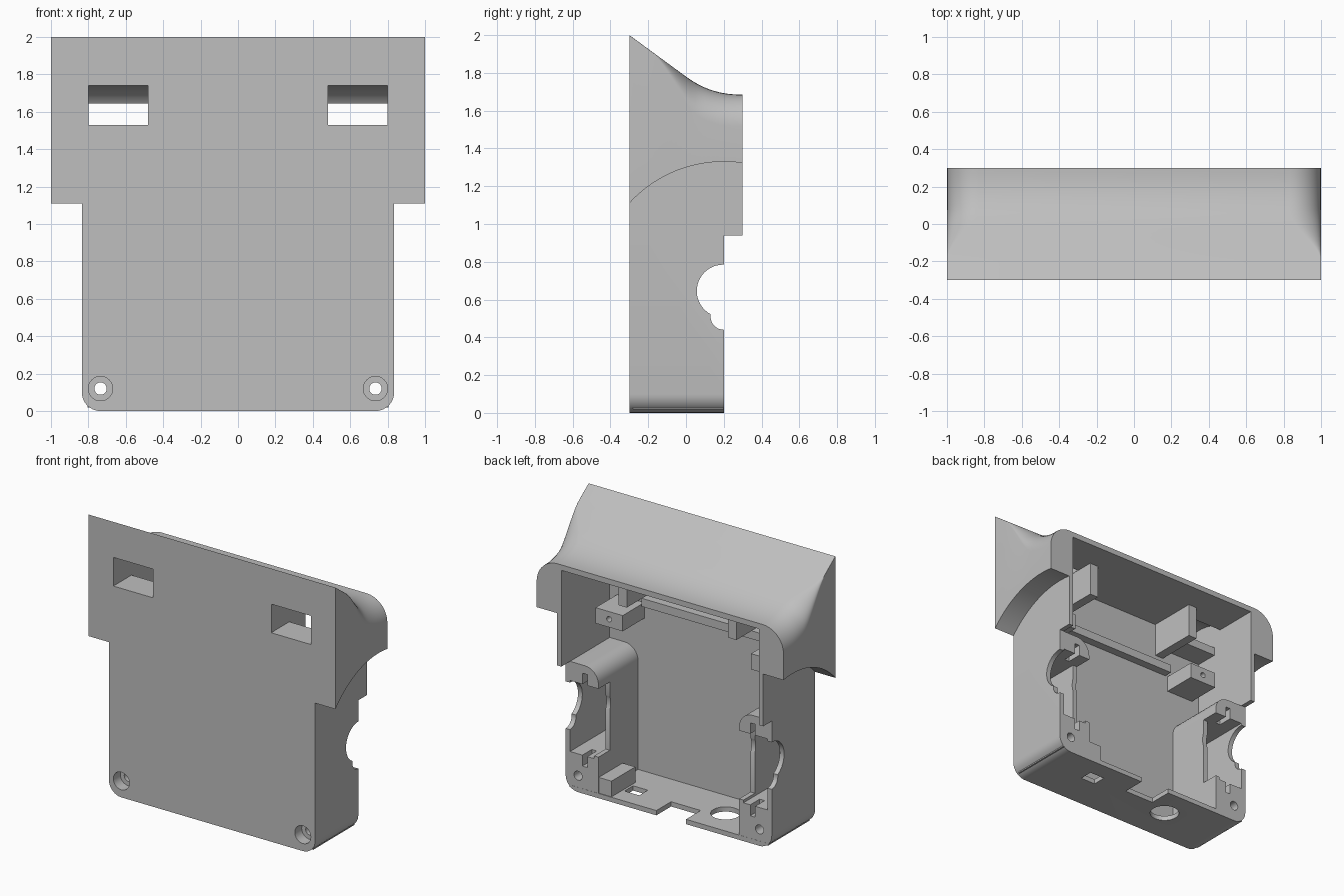
import bpy, bmesh, math

cube = bpy.data.objects.get("Cube")
if cube:
    bpy.data.objects.remove(cube, do_unlink=True)

grey = bpy.data.materials.new("plain grey")
grey.use_nodes = True
grey.diffuse_color = (0.52, 0.52, 0.52, 1)
grey.node_tree.nodes["Principled BSDF"].inputs["Base Color"].default_value = (0.52, 0.52, 0.52, 1)


def loft(name, rings):
    """Solid through a list of equal-length rings of 3D points."""
    bm = bmesh.new()
    vs = [[bm.verts.new(p) for p in ring] for ring in rings]
    n = len(vs[0])
    for a, b in zip(vs, vs[1:]):
        for i in range(n):
            j = (i + 1) % n
            bm.faces.new((a[i], a[j], b[j], b[i]))
    bm.faces.new(vs[0])
    bm.faces.new(vs[-1])
    bmesh.ops.recalc_face_normals(bm, faces=bm.faces)
    me = bpy.data.meshes.new(name)
    bm.to_mesh(me)
    bm.free()
    me.materials.append(grey)
    ob = bpy.data.objects.new(name, me)
    bpy.context.collection.objects.link(ob)
    return ob


def prism(name, pts, axis, lo, hi):
    """Extrude a 2D outline along x (y,z points), y (x,z points) or z (x,y points)."""
    put = {"x": lambda p, t: (t, p[0], p[1]),
           "y": lambda p, t: (p[0], t, p[1]),
           "z": lambda p, t: (p[0], p[1], t)}[axis]
    return loft(name, [[put(p, t) for p in pts] for t in (lo, hi)])


def box(name, x0, x1, y0, y1, z0, z1):
    x0, x1 = sorted((x0, x1))
    return prism(name, [(x0, z0), (x1, z0), (x1, z1), (x0, z1)], "y", y0, y1)


def arc(cx, cy, r, a0, a1, n):
    return [(cx + r * math.cos(math.radians(a0 + (a1 - a0) * i / n)),
             cy + r * math.sin(math.radians(a0 + (a1 - a0) * i / n))) for i in range(n + 1)]


def circle(cx, cy, r, n=32):
    return arc(cx, cy, r, 0, 360, n)[:-1]


def boolean(ob, others, op):
    """Combine helper solids into ob, then remove the helpers."""
    for o in others:
        o.hide_render = True
        m = ob.modifiers.new("cut", "BOOLEAN")
        m.operation, m.solver, m.object = op, "EXACT", o
    bpy.context.view_layer.update()
    dg = bpy.context.evaluated_depsgraph_get()
    ob_eval = ob.evaluated_get(dg)
    me = bpy.data.meshes.new_from_object(ob_eval)
    ob.modifiers.clear()
    ob.data = me
    for o in others:
        bpy.data.objects.remove(o, do_unlink=True)


def screw_cutters():
    out = []
    for s in (-1, 1):
        out.append(prism("screw_cut", circle(s * .735, .12, .033), "y", -.4, .4))
        out.append(prism("head_cut", circle(s * .735, .12, .065), "y", -.4, -.22))
    return out


def side_cutters():
    return [prism("port_cut", circle(.197, .645, .14, 40), "x", -1.1, 1.1),
            prism("cable_cut", circle(.2, .51, .07), "x", -1.1, 1.1)]


# Head: curved roof, corners that grow round toward the back, arched underside
def roof(y):
    if y <= 0:
        return 2 - .733 * (y + .3)
    t = min(1, y / .3)
    return 1.685 + .095 * (1 - t) ** 2.3


def underside(y):
    return .652 + math.sqrt(.678 ** 2 - (y - .2) ** 2)


def head_ring(y):
    t = max(0, min(1, (y + .2) / .28))
    r = max(.002, .17 * t * t * (3 - 2 * t))
    z, zb = roof(y), underside(y)
    pts = [(-1, zb), (1, zb)] + arc(1 - r, z - r, r, 0, 90, 9) + arc(r - 1, z - r, r, 90, 180, 9)
    return [(x, y, zz) for x, zz in pts]


case = loft("case_shell", [head_ring(-.3 + .6 * i / 24) for i in range(25)])

# Lower body with rounded bottom corners, and the deeper band above it
lower = arc(-.735, .1, .1, 180, 270, 8) + arc(.735, .1, .1, 270, 360, 8) + [(.835, 1.4), (-.835, 1.4)]
boolean(case, [prism("lower_body", lower, "y", -.3, .2),
               box("upper_band", -.835, .835, -.2, .3, .94, 1.42)], "UNION")

# Cavity, front windows with curved channels, ports, floor openings, screws
cuts = [box("cavity_cut", -.8, .8, -.26, .6, .035, 1.645)]
window = [(-.4, 1.53), (-.1, 1.53), (-.03, 1.645), (-.05, 1.675), (-.1, 1.71),
          (-.16, 1.73), (-.23, 1.74), (-.4, 1.74)]
for s in (-1, 1):
    cuts.append(prism("window_cut", window, "x", *sorted((s * .48, s * .8))))
cuts += side_cutters() + screw_cutters()
cuts.append(prism("floor_hole_cut", circle(-.3, -.03, .1), "z", -.1, .1))
cuts.append(box("floor_slot_cut", .33, .45, -.03, .07, -.1, .1))
cuts.append(box("floor_notch_cut", -.14, .1, .03, .4, -.1, .1))
boolean(case, cuts, "DIFFERENCE")
parts = [case]

# Side holders: rounded blocks with pocket, slots and port cut-outs
for s, side in ((1, "left"), (-1, "right")):
    outline = [(.82, .02), (.57, .02)] + arc(.68, .83, .11, 180, 90, 8) + [(.82, .94)]
    if s > 0:
        outline[1:1] = []
    holder = prism(side + "_holder", [(s * x, z) for x, z in outline], "y", -.28, .199)
    # keep the outer bottom corner inside the rounded shell
    boolean(holder, [box("pocket_cut", s * .605, s * .8, -.22, .4, .28, .8),
                     box("rim_cut", s * .5, s * .61, .067, .4, .3, .8),
                     box("slot_cut", s * .66, s * .7, .09, .4, .2, .88),
                     box("corner_cut", s * .805, s * .9, -.4, .4, -.1, 1)]
            + side_cutters() + screw_cutters(), "DIFFERENCE")
    parts.append(holder)

    # Drilled fixing boss on the front wall
    boss = box(side + "_boss", s * .52, s * .74, -.27, -.01, 1.155, 1.27)
    boolean(boss, [prism("pilot_cut", circle(s * .63, 1.214, .02, 20), "y", -.15, .1)], "DIFFERENCE")
    parts.append(boss)

    # Strap guide: sill under the window and inner cheek
    parts.append(box(side + "_window_sill", s * .47, s * .81, -.28, -.09, 1.47, 1.53))
    parts.append(box(side + "_strap_cheek", s * .41, s * .478, -.28, .1, 1.4, 1.66))

# Cross rib on the front wall and a small floor block
parts.append(box("cross_rib", -.5, .5, -.28, -.2, 1.27, 1.33))
parts.append(box("floor_block", .467, .58, -.08, .195, .02, .15))

bpy.ops.object.select_all(action="DESELECT")
for o in parts:
    o.select_set(True)
bpy.context.view_layer.objects.active = case
bpy.ops.object.shade_smooth_by_angle(angle=math.radians(30))
